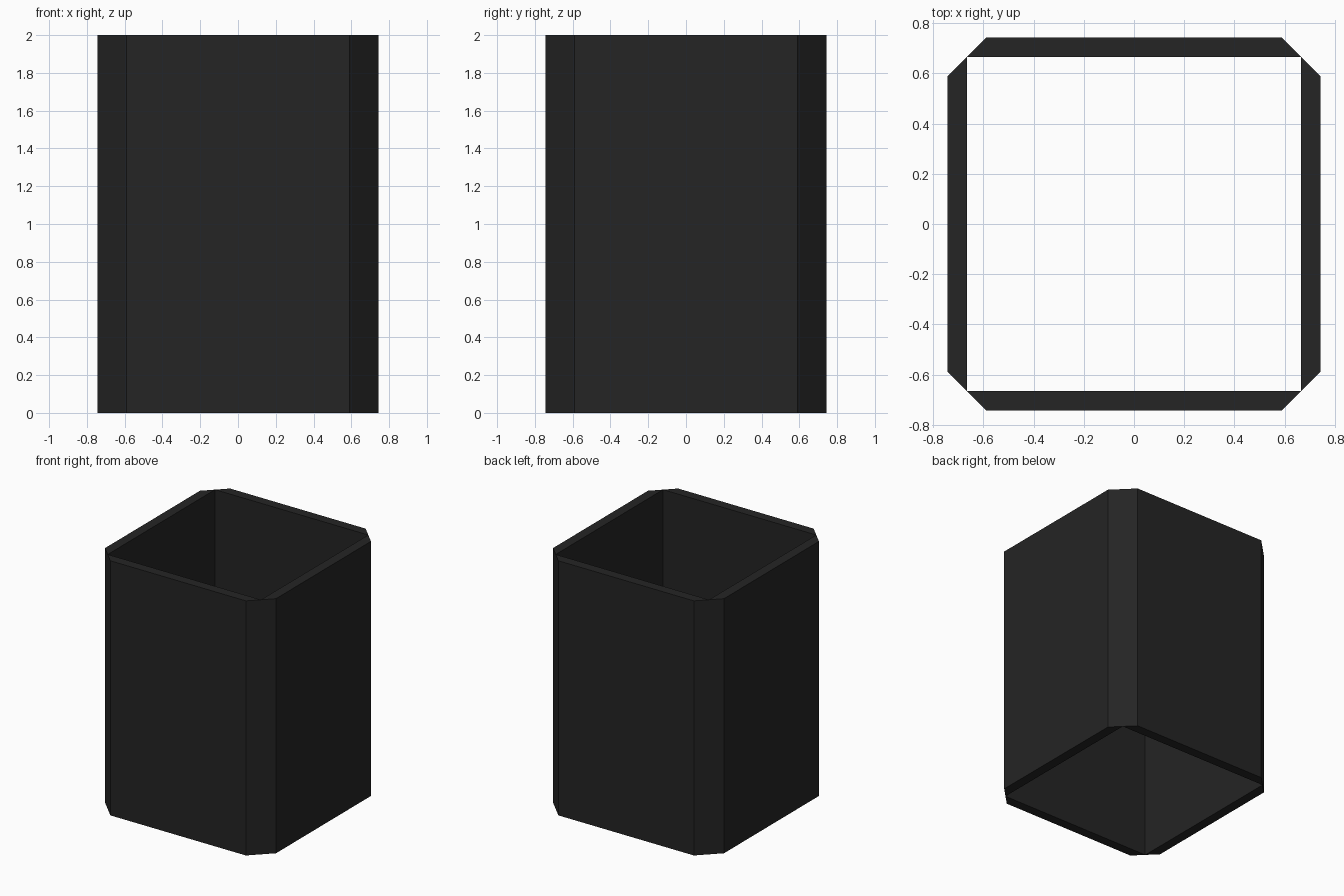
import bpy, bmesh
from math import pi
from mathutils import Matrix, Vector

if "Cube" in bpy.data.objects:
    bpy.data.objects.remove(bpy.data.objects["Cube"])

HEIGHT, OUTER, INNER, FLAT = 2.0, 0.743, 0.666, 0.589

# Mitred wall section; its slanted ends form half of each corner chamfer
SECTION = [(-FLAT, -OUTER), (FLAT, -OUTER), (INNER, -INNER), (-INNER, -INNER)]

bm = bmesh.new()


def add_wall(angle):
    """Build one full-height wall prism, turned about the z axis."""
    turn = Matrix.Rotation(angle, 3, 'Z')
    low = [bm.verts.new(turn @ Vector((x, y, 0))) for x, y in SECTION]
    high = [bm.verts.new(turn @ Vector((x, y, HEIGHT))) for x, y in SECTION]
    bm.faces.new(low[::-1])
    bm.faces.new(high)
    for i in range(4):
        j = (i + 1) % 4
        bm.faces.new((low[i], low[j], high[j], high[i]))


# Four walls of the open square sleeve
for i in range(4):
    add_wall(i * pi / 2)

mesh = bpy.data.meshes.new("square_sleeve")
bm.to_mesh(mesh)
bm.free()
sleeve = bpy.data.objects.new("square_sleeve", mesh)
bpy.context.collection.objects.link(sleeve)

# Near-black finish
dark = bpy.data.materials.new("dark_finish")
dark.diffuse_color = (0.018, 0.018, 0.018, 1)
dark.use_nodes = True
dark.node_tree.nodes["Principled BSDF"].inputs["Base Color"].default_value = dark.diffuse_color
mesh.materials.append(dark)
